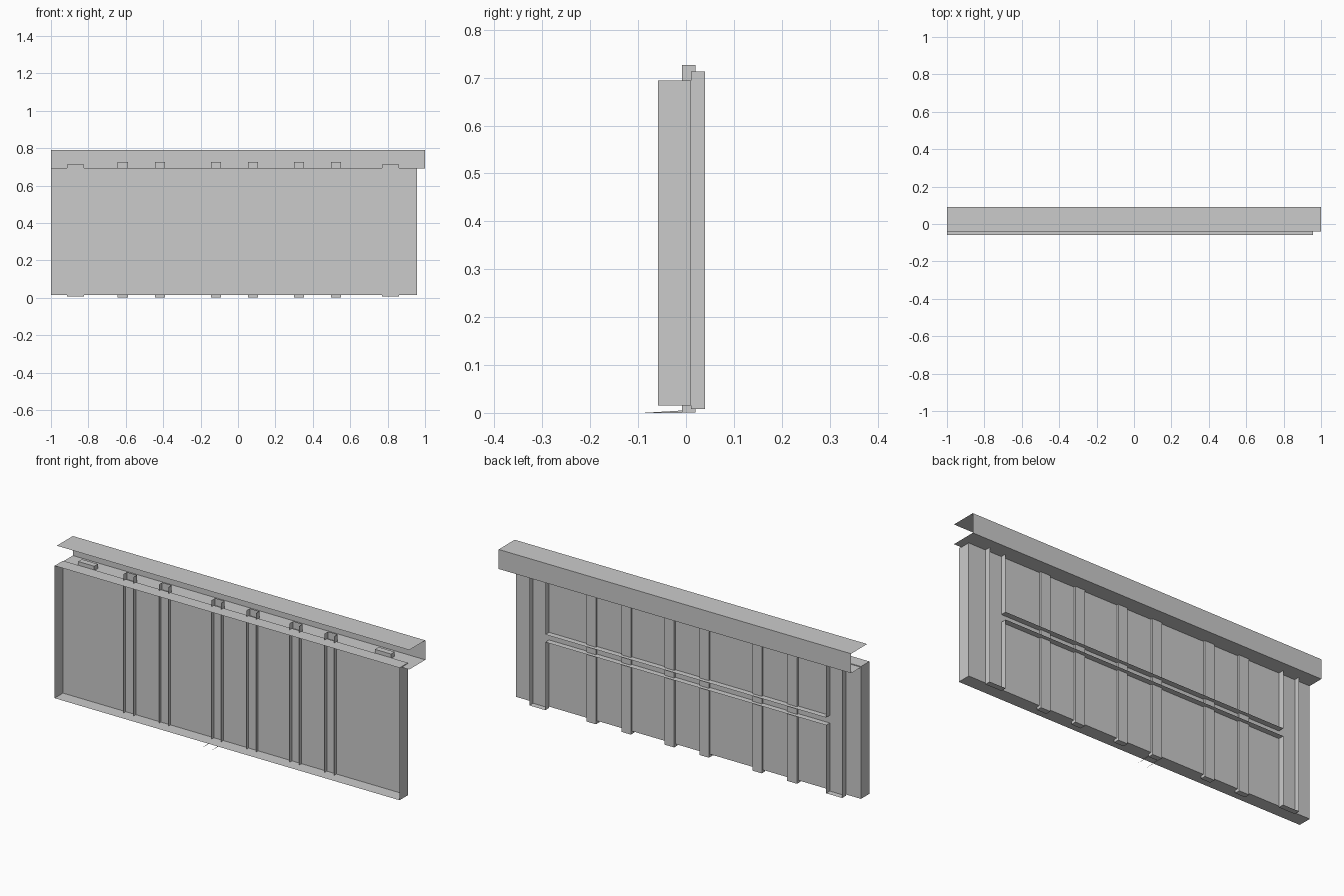
import bpy

if "Cube" in bpy.data.objects:
    bpy.data.objects.remove(bpy.data.objects["Cube"])

def sheet(name, verts, faces):
    me = bpy.data.meshes.new(name)
    me.from_pydata(verts, [], faces)
    ob = bpy.data.objects.new(name, me)
    bpy.context.collection.objects.link(ob)
    return ob

def wall_faces(n, closed=True):
    # quads joining two copies of an n-point outline
    return [(i, (i + 1) % n, (i + 1) % n + n, i + n) for i in range(n if closed else n - 1)]

# open-fronted tray: four side sheets and a back panel
outline = [(-1, .015), (.957, .015), (.957, .694), (-1, .694)]
front, back = -.058, .01
sheet("wall_tray",
      [(x, front, z) for x, z in outline] + [(x, back, z) for x, z in outline],
      wall_faces(4) + [(4, 5, 6, 7)])

# C-shaped header channel, open at the front and at both ends
profile = [(-.04, .69), (.09, .69), (.09, .79), (-.04, .79)]
sheet("header_channel",
      [(-1, y, z) for y, z in profile] + [(1, y, z) for y, z in profile],
      wall_faces(4, False))

# H-shaped frame behind the panel, a shallow channel open to the back
L0, L1, R0, R1 = -.914, -.823, .77, .861
bot, top, r0, r1 = .008, .713, .357, .396
h = [(L0, bot), (L1, bot), (L1, r0), (R0, r0), (R0, bot), (R1, bot),
     (R1, top), (R0, top), (R0, r1), (L1, r1), (L1, top), (L0, top)]
web = [(0, 1, 2, 9, 10, 11), (2, 3, 8, 9), (3, 4, 5, 6, 7, 8)]
sheet("rear_h_frame",
      [(x, .0102, z) for x, z in h] + [(x, .04, z) for x, z in h],
      wall_faces(12) + web)

# upright studs: U channels open to the front with a foot plate
studs = [(-.644, -.587), (-.444, -.39), (-.144, -.09),
         (.053, .107), (.299, .353), (.497, .551)]
for i, (a, b) in enumerate(studs):
    plan = [(a, -.008), (a, .02), (b, .02), (b, -.008)]
    verts = [(x, y, .001) for x, y in plan] + [(x, y, .727) for x, y in plan]
    sheet("stud_%d" % (i + 1), verts, wall_faces(4, False) + [(3, 2, 1, 0)])

# thin foot spikes of the third stud
for x in studs[2]:
    sheet("foot_spike", [(x, -.09, 0), (x, -.008, 0), (x, -.008, .005)], [(0, 1, 2)])
